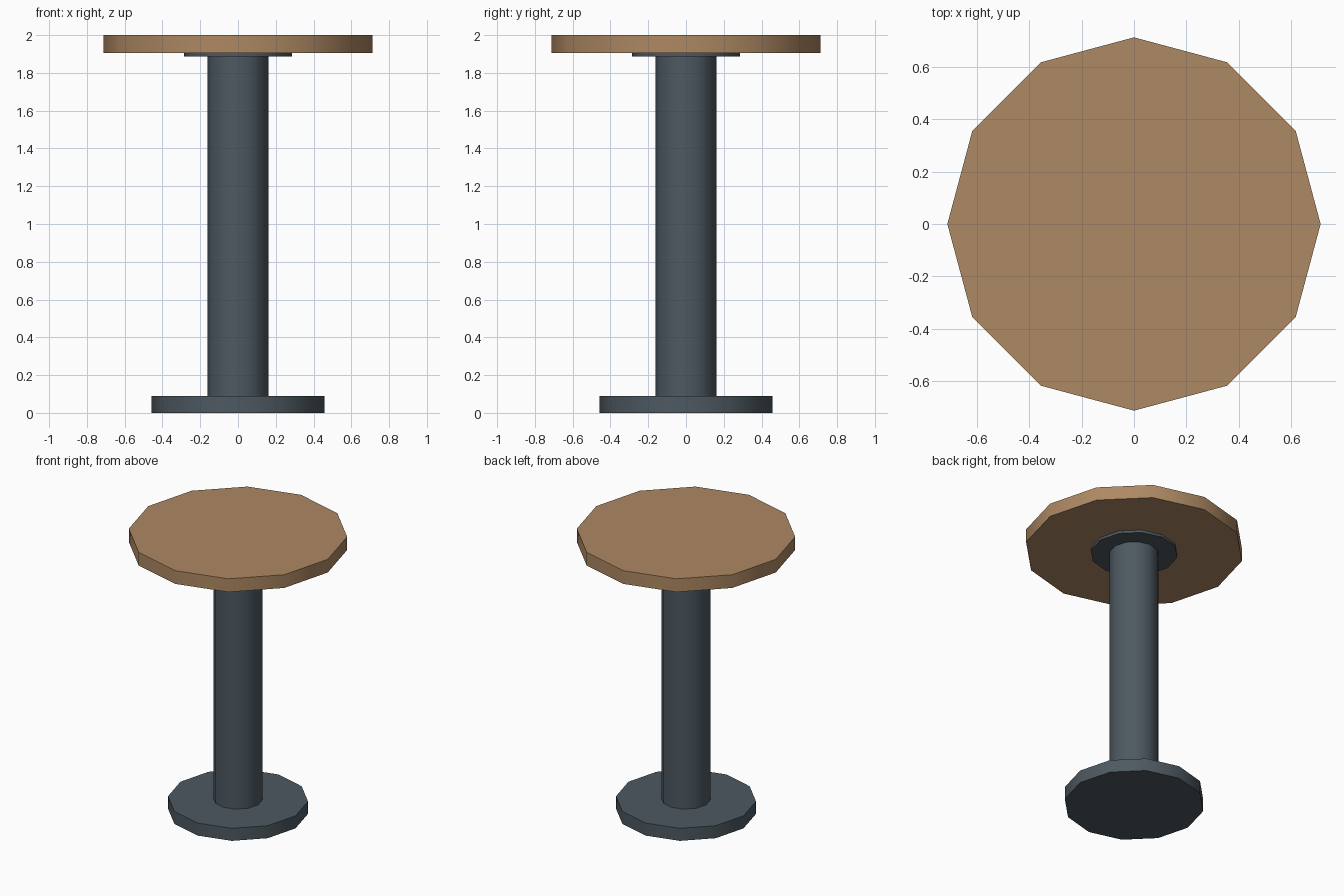
import bpy
import math

if "Cube" in bpy.data.objects:
    bpy.data.objects.remove(bpy.data.objects["Cube"])

SIDES = 12


def material(name, color):
    mat = bpy.data.materials.new(name)
    mat.diffuse_color = (*color, 1.0)
    mat.use_nodes = True
    mat.node_tree.nodes["Principled BSDF"].inputs["Base Color"].default_value = mat.diffuse_color
    return mat


def disc(name, radius, bottom, top, mat):
    bpy.ops.mesh.primitive_cylinder_add(
        vertices=SIDES, radius=radius, depth=top - bottom,
        location=(0, 0, (bottom + top) / 2))
    obj = bpy.context.object
    obj.name = name
    obj.data.materials.append(mat)
    # Rounded sides, crisp rims
    bpy.ops.object.shade_smooth_by_angle(angle=math.radians(40))
    return obj


metal = material("dark_metal", (0.075, 0.1, 0.12))
wood = material("wood", (0.42, 0.25, 0.125))

# Foot, pillar and the thin plate under the top
disc("base_plate", 0.457, 0.0, 0.09, metal)
disc("column", 0.161, 0.09, 1.887, metal)
disc("mounting_plate", 0.285, 1.887, 1.905, metal)

# Wooden top
disc("table_top", 0.713, 1.905, 2.0, wood)
